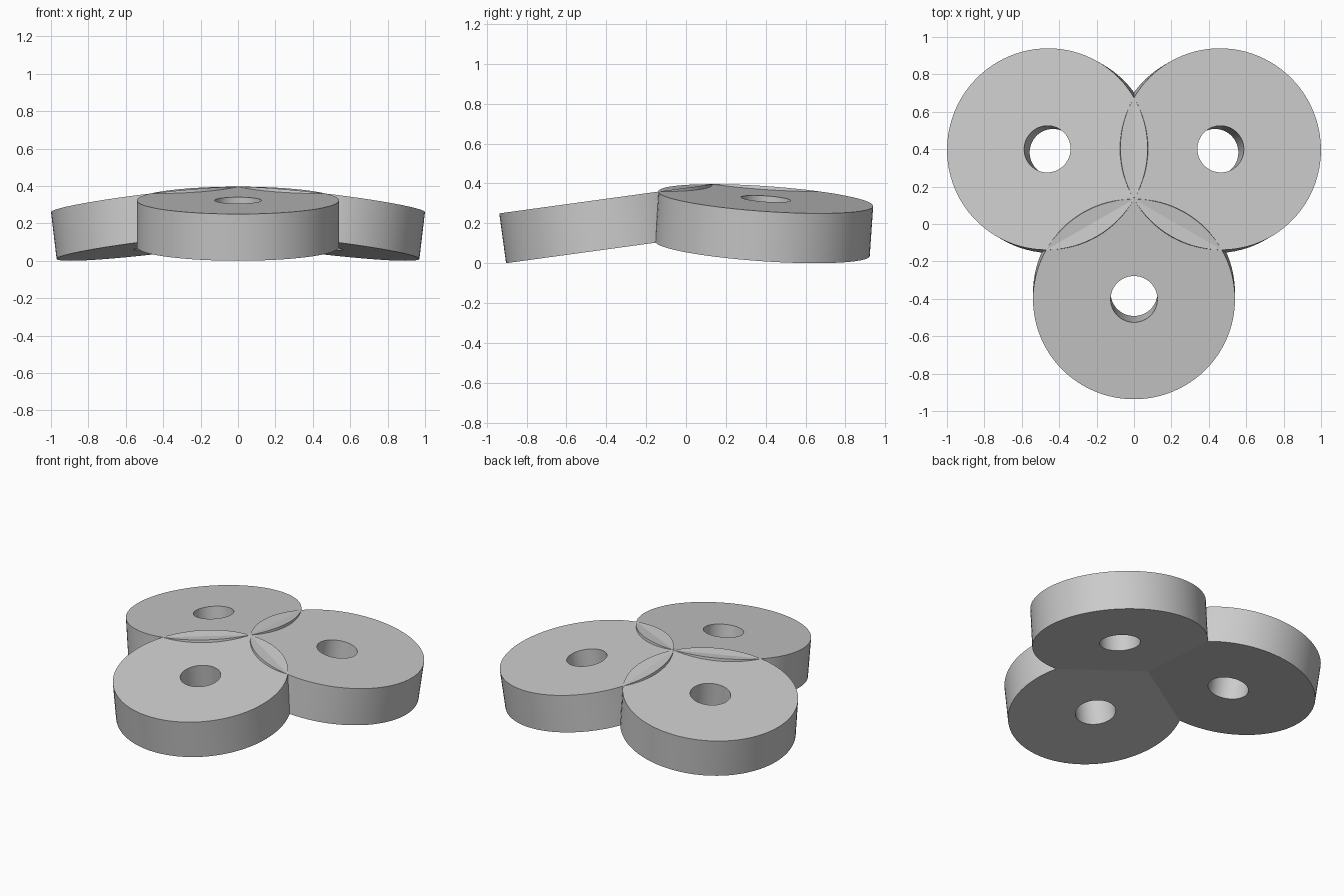
import bpy, bmesh, math
from mathutils import Matrix, Vector

if "Cube" in bpy.data.objects:
    bpy.data.objects.remove(bpy.data.objects["Cube"])

R, HOLE, THICK, SEG = 0.54, 0.125, 0.252, 96
TILT = math.radians(7.8)
CENTRE_Y = 0.133            # point where the three rims meet
REACH = R * math.cos(TILT)  # horizontal distance from that point to each disc centre
TOP_Z = THICK * math.cos(TILT) + R * math.sin(TILT)

grey = bpy.data.materials.new("plain grey")
grey.diffuse_color = (0.6, 0.6, 0.6, 1)
grey.use_nodes = True
grey.node_tree.nodes["Principled BSDF"].inputs["Base Color"].default_value = grey.diffuse_color


def holed_disc(name, angle):
    """Thick disc with a centre hole, sloping down and away from the middle."""
    bm = bmesh.new()
    # Closed rectangular section spun round the axis, top face at local z = 0
    section = [(R, 0), (HOLE, 0), (HOLE, -THICK), (R, -THICK)]
    rings = []
    for i in range(SEG):
        a = 2 * math.pi * i / SEG
        rings.append([bm.verts.new((r * math.cos(a), r * math.sin(a), z)) for r, z in section])
    for i in range(SEG):
        p, q = rings[i], rings[(i + 1) % SEG]
        for j in range(4):
            k = (j + 1) % 4
            bm.faces.new((p[j], q[j], q[k], p[k]))
    bmesh.ops.recalc_face_normals(bm, faces=bm.faces)
    # Tilt outwards, then swing to its place around the middle
    place = (Matrix.Translation((0, CENTRE_Y, 0))
             @ Matrix.Rotation(angle, 4, 'Z')
             @ Matrix.Translation((REACH, 0, TOP_Z))
             @ Matrix.Rotation(TILT, 4, 'Y'))
    bm.transform(place)
    mesh = bpy.data.meshes.new(name)
    bm.to_mesh(mesh)
    bm.free()
    mesh.materials.append(grey)
    ob = bpy.data.objects.new(name, mesh)
    bpy.context.collection.objects.link(ob)
    bpy.ops.object.select_all(action='DESELECT')
    ob.select_set(True)
    bpy.context.view_layer.objects.active = ob
    bpy.ops.object.shade_smooth_by_angle(angle=math.radians(30))
    return ob


# Three discs, a third of a turn apart
for name, deg in (("front_disc", -90), ("right_disc", 30), ("left_disc", 150)):
    holed_disc(name, math.radians(deg))
